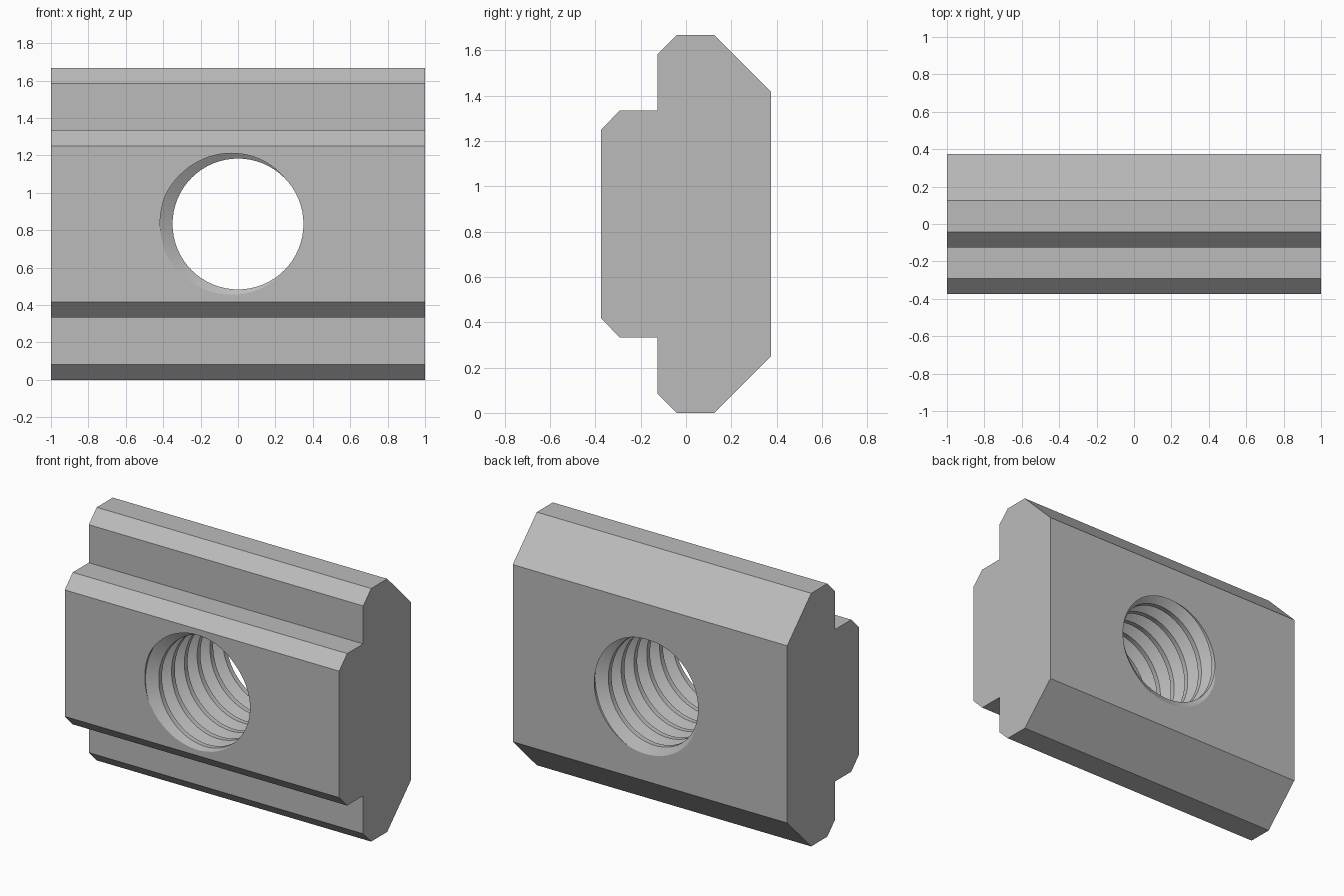
import bpy, bmesh, math

cube = bpy.data.objects.get("Cube")
if cube:
    bpy.data.objects.remove(cube, do_unlink=True)

HEIGHT, HALF_LENGTH, DEPTH = 1.667, 1.0, 0.375
MID = HEIGHT / 2
PITCH, MINOR, MAJOR = 0.1333, 0.35, 0.417
SEGMENTS, TURNS = 64, 11

steel = bpy.data.materials.new("steel_grey")
steel.use_nodes = True
grey = (0.5, 0.5, 0.5, 1)
steel.diffuse_color = grey
steel.node_tree.nodes["Principled BSDF"].inputs["Base Color"].default_value = grey


def make_object(name, bm):
    bmesh.ops.recalc_face_normals(bm, faces=bm.faces)
    mesh = bpy.data.meshes.new(name)
    bm.to_mesh(mesh)
    bm.free()
    mesh.materials.append(steel)
    obj = bpy.data.objects.new(name, mesh)
    bpy.context.collection.objects.link(obj)
    return obj


# Stepped, chamfered bar: lower half of the section, mirrored upward
lower = [(-DEPTH, 0.417), (-0.292, 0.333), (-0.125, 0.333), (-0.125, 0.083),
         (-0.042, 0), (0.125, 0), (DEPTH, 0.25)]
section = lower + [(y, HEIGHT - z) for y, z in reversed(lower)]
bm = bmesh.new()
face = bm.faces.new([bm.verts.new((-HALF_LENGTH, y, z)) for y, z in section])
bar = bmesh.ops.extrude_face_region(bm, geom=[face])["geom"]
bmesh.ops.translate(bm, vec=(2 * HALF_LENGTH, 0, 0),
                    verts=[g for g in bar if isinstance(g, bmesh.types.BMVert)])
body = make_object("slot_nut", bm)

# Helical thread cutter: phase along one pitch and radius of each corner
corners = [(-0.4375 - 0.125, MINOR), (-0.375 + 0.0625, MINOR),
           (-0.0625, MAJOR), (0.0625, MAJOR)]
corners = [(-0.625, MINOR), (-0.375, MINOR)] + corners[2:]
bm = bmesh.new()
last = SEGMENTS * TURNS
rows = []
for i in range(last + 1):
    angle = 2 * math.pi * i / SEGMENTS
    rows.append([bm.verts.new((r * math.cos(angle),
                               -DEPTH + PITCH * (i / SEGMENTS - 3.5 + phase),
                               MID - r * math.sin(angle)))
                 for phase, r in corners])


def corner(i, j):
    return rows[i + SEGMENTS * (j // len(corners))][j % len(corners)]


for i in range(last):
    for j in range(len(corners)):
        if j < len(corners) - 1 or i + 1 + SEGMENTS <= last:
            bm.faces.new([corner(i, j), corner(i + 1, j),
                          corner(i + 1, j + 1), corner(i, j + 1)])

# Close both ends of the cutter with a fan beyond the bar
ends = [e for e in bm.edges if e.is_boundary]
for side in (-1, 1):
    rim = [e for e in ends if e.verts[0].co.y * side > 0]
    middle = sum(e.verts[0].co.y for e in rim) / len(rim)
    apex = bm.verts.new((0, middle, MID))
    for e in rim:
        bm.faces.new([e.verts[0], e.verts[1], apex])
cutter = make_object("thread_cutter", bm)
cutter.hide_render = True

# Cut the threaded hole
cut = body.modifiers.new("threaded_hole", "BOOLEAN")
cut.operation = "DIFFERENCE"
cut.solver = "EXACT"
cut.object = cutter
bpy.ops.object.select_all(action="DESELECT")
body.select_set(True)
bpy.context.view_layer.objects.active = body
bpy.ops.object.modifier_apply(modifier=cut.name)
bpy.data.objects.remove(cutter, do_unlink=True)
bpy.ops.object.shade_smooth_by_angle(angle=math.radians(25))
